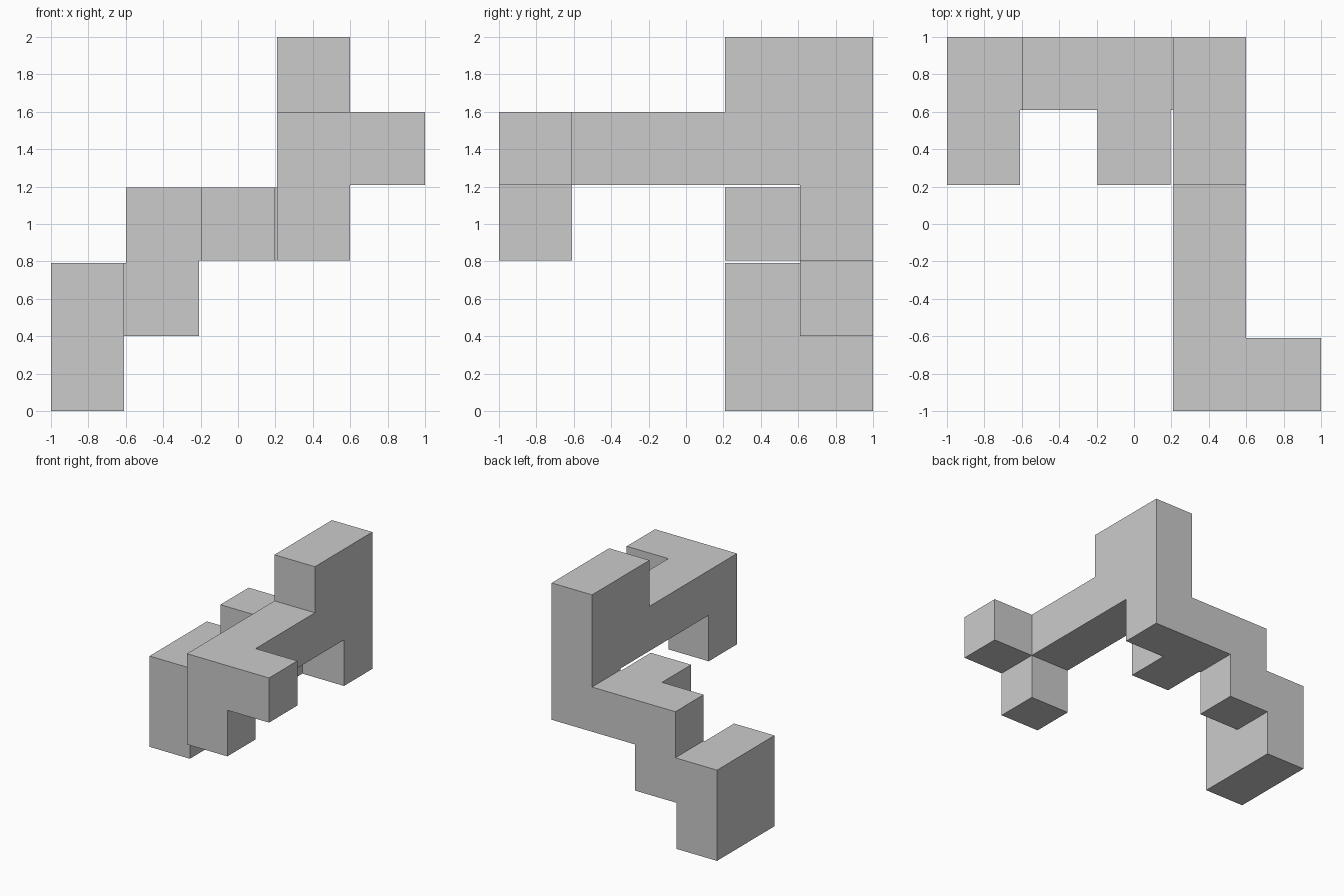
import bpy, bmesh
from itertools import product

if "Cube" in bpy.data.objects:
    bpy.data.objects.remove(bpy.data.objects["Cube"])

CUBE = 0.39                      # cube size
PITCH = (2 - CUBE) / 4           # cube spacing, leaving a hairline gap

# Bars as (first cube, last cube) on a 5 x 5 x 5 grid
BARS = [
    ((0, 3, 0), (0, 4, 1)),      # low left block
    ((0, 4, 1), (1, 4, 1)),      # step
    ((1, 4, 1), (1, 4, 2)),      # riser
    ((1, 4, 2), (3, 4, 2)),      # back bar
    ((2, 3, 2), (2, 4, 2)),      # forward stub
    ((3, 4, 2), (3, 4, 4)),      # back post
    ((3, 3, 3), (3, 4, 4)),      # tall block
    ((3, 0, 3), (3, 4, 3)),      # long arm
    ((3, 0, 2), (3, 0, 3)),      # front foot
    ((3, 0, 3), (4, 0, 3)),      # side stub
]

# Slots: even = cube, odd = gap between cubes (filled where a bar crosses it)
filled = set()
for lo, hi in BARS:
    filled.update(product(*[range(2 * a, 2 * b + 1) for a, b in zip(lo, hi)]))


def edge(i):
    """Position of grid line i along an axis, starting at 0."""
    return (i // 2) * PITCH + (CUBE if i % 2 else 0)


# Outer skin of the filled slots
bm = bmesh.new()
verts = {}


def vert(p):
    if p not in verts:
        x, y, z = map(edge, p)
        verts[p] = bm.verts.new((x - 1, y - 1, z))
    return verts[p]


for slot in filled:
    for axis, side in product(range(3), (0, 1)):
        neighbour = list(slot)
        neighbour[axis] += 1 if side else -1
        if tuple(neighbour) in filled:
            continue
        u, v = (axis + 1) % 3, (axis + 2) % 3
        corners = []
        for du, dv in ((0, 0), (1, 0), (1, 1), (0, 1)):
            p = list(slot)
            p[axis] += side
            p[u] += du
            p[v] += dv
            corners.append(vert(tuple(p)))
        bm.faces.new(corners if side else corners[::-1])

# Merge coplanar faces into clean flat panels
bmesh.ops.dissolve_limit(bm, angle_limit=0.01, verts=bm.verts[:], edges=bm.edges[:])
mesh = bpy.data.meshes.new("puzzle_piece")
bm.to_mesh(mesh)
bm.free()
bpy.context.collection.objects.link(bpy.data.objects.new("puzzle_piece", mesh))
